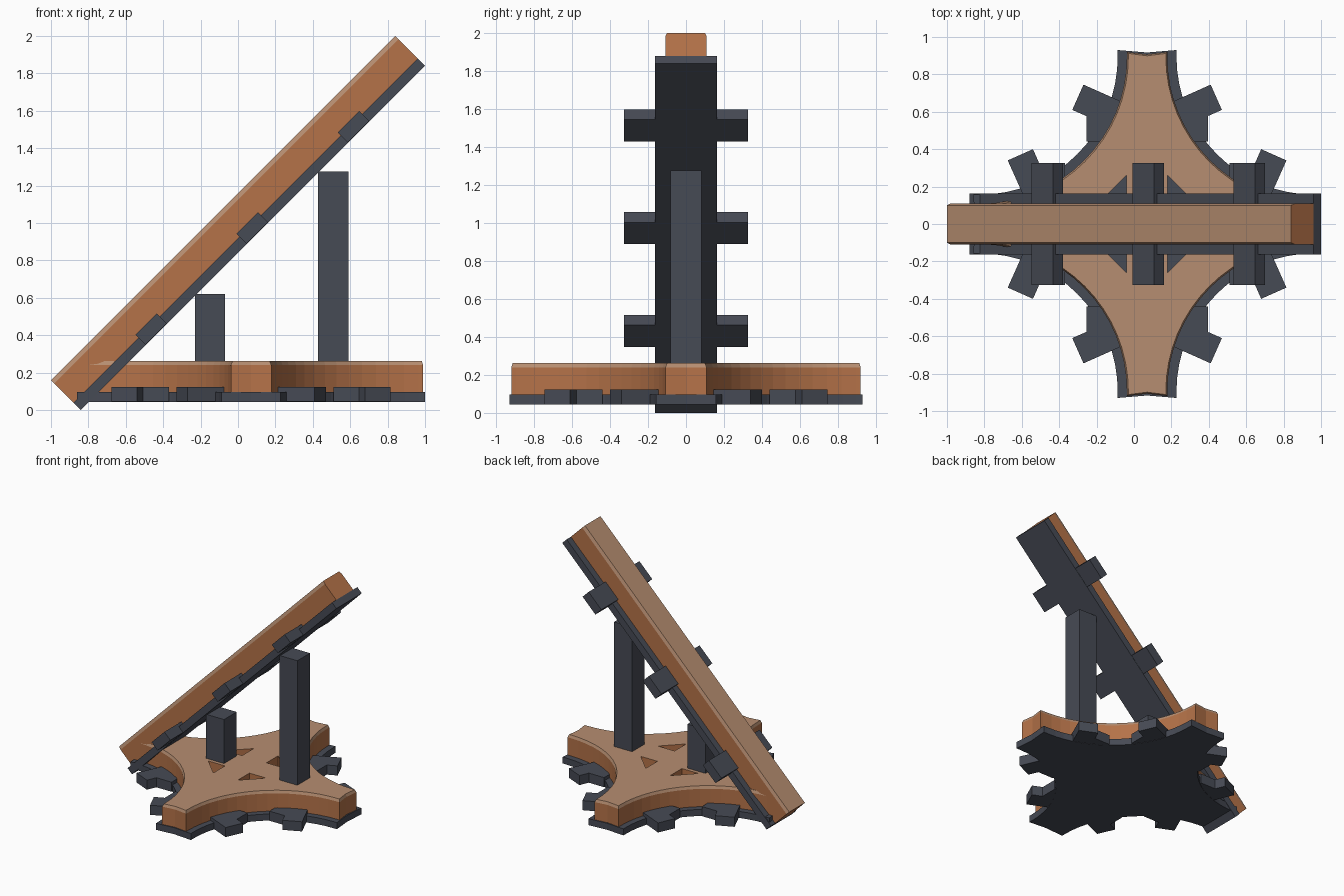
import bpy, bmesh, math
from mathutils import Matrix

if "Cube" in bpy.data.objects:
    bpy.data.objects.remove(bpy.data.objects["Cube"])


def material(name, rgb):
    m = bpy.data.materials.new(name)
    m.diffuse_color = (*rgb, 1)
    m.use_nodes = True
    m.node_tree.nodes["Principled BSDF"].inputs["Base Color"].default_value = m.diffuse_color
    return m


COPPER = material("copper", (0.46, 0.17, 0.066))
PALE = material("pale copper", (0.47, 0.27, 0.165))
SLATE = material("slate grey", (0.062, 0.069, 0.09))


def layered(name, layers, mats, holes=(), matrix=Matrix()):
    """Solid from stacked outlines [(points, z), ...], with optional through holes.
    With two materials, faces that look upwards take the second one."""
    bm = bmesh.new()

    def ring(points, z):
        vs = [bm.verts.new((x, y, z)) for x, y in points]
        return vs, [bm.edges.new((vs[i], vs[(i + 1) % len(vs)])) for i in range(len(vs))]

    def walls(a, b):
        n = len(a)
        for i in range(n):
            j = (i + 1) % n
            bm.faces.new((a[i], a[j], b[j], b[i]))

    rings = [ring(p, z) for p, z in layers]
    low, high = list(rings[0][1]), list(rings[-1][1])
    for (a, _), (b, _) in zip(rings, rings[1:]):
        walls(a, b)
    for hole in holes:
        a, ea = ring(hole, layers[0][1])
        b, eb = ring(hole, layers[-1][1])
        walls(a, b)
        low += ea
        high += eb
    for edges in (low, high):
        bmesh.ops.triangle_fill(bm, use_beauty=True, edges=edges)
    bmesh.ops.recalc_face_normals(bm, faces=bm.faces)
    bm.normal_update()
    if len(mats) > 1:
        for f in bm.faces:
            f.material_index = int(f.normal.z > 0.2)
    bm.transform(matrix)
    me = bpy.data.meshes.new(name)
    bm.to_mesh(me)
    bm.free()
    for m in mats:
        me.materials.append(m)
    ob = bpy.data.objects.new(name, me)
    bpy.context.collection.objects.link(ob)
    return ob


def rect(x0, x1, y0, y1):
    return [(x0, y0), (x1, y0), (x1, y1), (x0, y1)]


def turn(p, k):
    x, y = p
    for _ in range(k):
        x, y = -y, x
    return x, y


def cross(radius, end, centre=0.895, steps=16):
    """Four-armed outline with concave arcs between the arms."""
    quarter = [(end, centre - radius)]
    for i in range(steps + 1):
        a = math.radians(270 - 90 * i / steps)
        quarter.append((centre + radius * math.cos(a), centre + radius * math.sin(a)))
    quarter += [(centre - radius, end), (0, end - 0.013)]
    return [turn(p, k) for k in range(4) for p in quarter]


# Base: dark plate, copper cross with four triangular holes
BASE = Matrix.Translation((0.07, 0, 0))
layered("base_plate", [(cross(0.738, 0.93), 0.043), (cross(0.738, 0.93), 0.096)],
        [SLATE], matrix=BASE)
triangle = [(0.11, 0.11), (0.26, 0.11), (0.11, 0.26)]
layered("base_cross",
        [(cross(0.787, 0.92), 0.096), (cross(0.787, 0.92), 0.24), (cross(0.795, 0.912), 0.262)],
        [COPPER, PALE], holes=[[turn(p, k) for p in triangle] for k in range(4)], matrix=BASE)

# Bent ties around the base, two between each pair of arms
tie = [(0.34, 0.745), (0.40, 0.61), (0.325, 0.577), (0.325, 0.44),
       (0.2, 0.44), (0.1, 0.5), (0.1, 0.638)]
for k in range(4):
    for side, shape in (("a", tie), ("b", [(y, x) for x, y in tie])):
        pts = [turn(p, k) for p in shape]
        layered(f"base_tie_{k}{side}", [(pts, 0.045), (pts, 0.123)], [SLATE], matrix=BASE)

# Support posts
for name, x, top in (("short_post", -0.15, 0.62), ("tall_post", 0.51, 1.275)):
    pts = rect(x - 0.081, x + 0.081, -0.081, 0.081)
    layered(name, [(pts, 0.09), (pts, top)], [SLATE])

# Sloping beam: dark backing, copper rail with chamfered top, cross ties
RAMP = Matrix.Translation((0.08, 0, 0.92)) @ Matrix.Rotation(math.radians(-45), 4, 'Y')
L = 1.301
backing = rect(-L, L, -0.163, 0.163)
layered("ramp_backing", [(backing, 0), (backing, 0.056)], [SLATE], matrix=RAMP)
rail, rail_top = rect(-L, L, -0.109, 0.109), rect(-L, L, -0.1, 0.1)
layered("ramp_rail", [(rail, 0.056), (rail, 0.2), (rail_top, 0.226)],
        [COPPER, PALE], matrix=RAMP)
for i, u in enumerate((-0.73, 0.035, 0.80)):
    pts = rect(u - 0.081, u + 0.081, -0.327, 0.327)
    layered(f"ramp_tie_{i}", [(pts, 0.002), (pts, 0.078)], [SLATE], matrix=RAMP)
